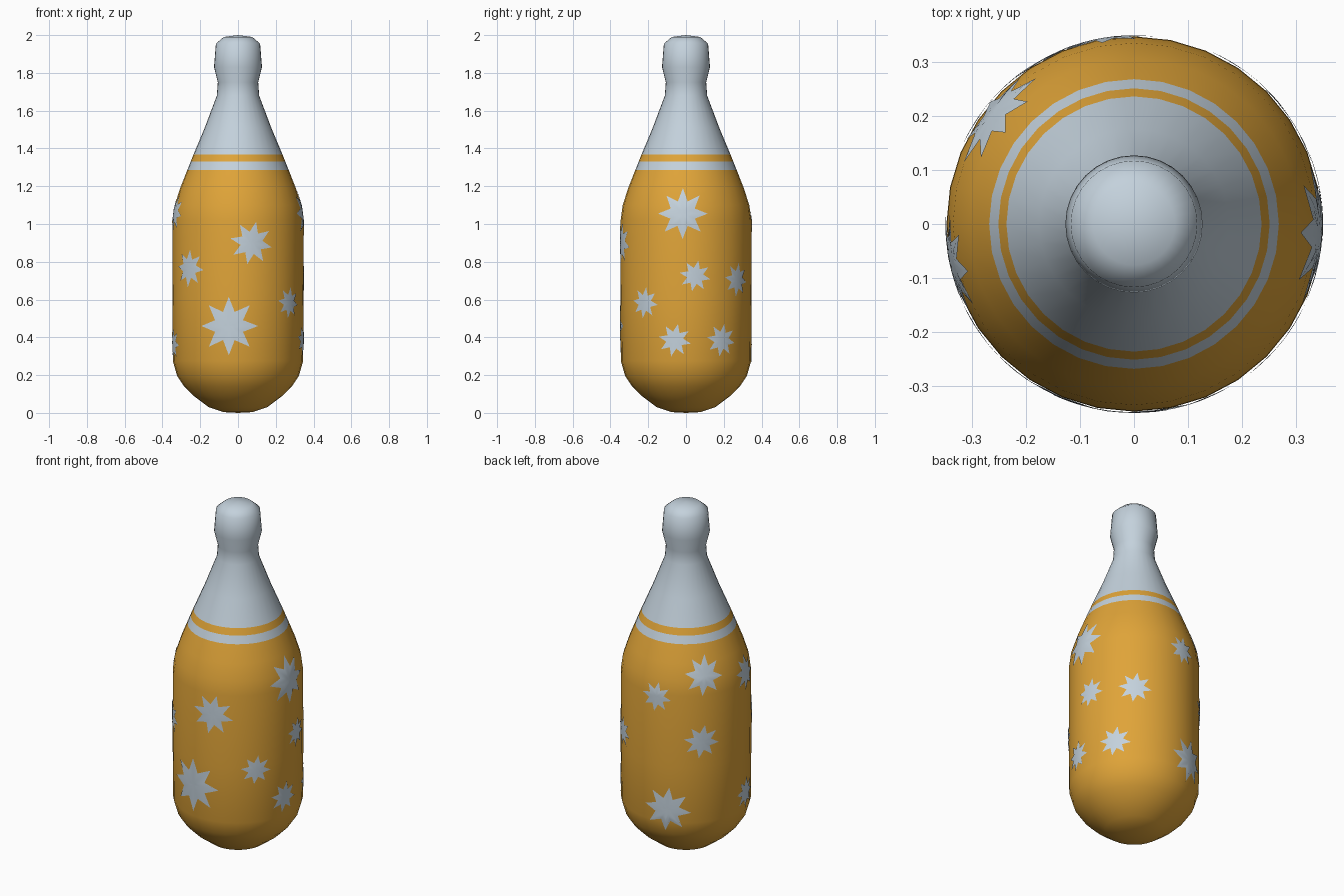
import bpy, bmesh, math

if "Cube" in bpy.data.objects:
    bpy.data.objects.remove(bpy.data.objects["Cube"])

SIDES = 32

def material(name, rgb):
    m = bpy.data.materials.new(name)
    m.diffuse_color = (*rgb, 1)
    m.use_nodes = True
    m.node_tree.nodes["Principled BSDF"].inputs["Base Color"].default_value = m.diffuse_color
    return m

ORANGE = material("orange", (0.74, 0.37, 0.04))
PALE = material("pale blue grey", (0.55, 0.64, 0.715))

# Bottle outline as (radius, height), with rings on the colour borders
PROFILE = [(0.075, 0.004), (0.155, 0.03), (0.235, 0.09), (0.285, 0.14), (0.322, 0.195),
           (0.345, 0.275), (0.347, 0.6), (0.346, 1.02), (0.335, 1.10), (0.306, 1.19),
           (0.268, 1.287), (0.251, 1.33), (0.236, 1.367), (0.176, 1.51), (0.112, 1.68),
           (0.107, 1.75), (0.127, 1.83), (0.117, 1.955), (0.076, 1.99)]

def radius_at(z):
    for (r0, z0), (r1, z1) in zip(PROFILE, PROFILE[1:]):
        if z0 <= z <= z1:
            return r0 + (r1 - r0) * (z - z0) / (z1 - z0)
    return PROFILE[0][0]

def on_round(r, angle, z):
    """Angle 0 faces the front, positive turns towards +x."""
    return (r * math.sin(angle), -r * math.cos(angle), z)

def finish(bm, name, mats):
    mesh = bpy.data.meshes.new(name)
    for f in bm.faces:
        f.smooth = True
    bm.to_mesh(mesh)
    bm.free()
    for m in mats:
        mesh.materials.append(m)
    obj = bpy.data.objects.new(name, mesh)
    bpy.context.collection.objects.link(obj)
    return obj

# Bottle: lathed body, coloured by height
bm = bmesh.new()
rings = [[bm.verts.new(on_round(r, 2 * math.pi * i / SIDES, z)) for i in range(SIDES)]
         for r, z in PROFILE]
for low, high in zip(rings, rings[1:]):
    for i in range(SIDES):
        j = (i + 1) % SIDES
        bm.faces.new((low[i], low[j], high[j], high[i]))
bottom, top = bm.verts.new((0, 0, 0)), bm.verts.new((0, 0, 2))
for i in range(SIDES):
    j = (i + 1) % SIDES
    bm.faces.new((bottom, rings[0][j], rings[0][i]))
    bm.faces.new((top, rings[-1][i], rings[-1][j]))
for f in bm.faces:
    z = f.calc_center_median().z
    f.material_index = 0 if z < 1.287 or 1.33 < z < 1.367 else 1
finish(bm, "bottle", (ORANGE, PALE))

# Painted stars: thin eight-pointed plates wrapped on the body
def star(name, degrees, height, size, turn):
    bm = bmesh.new()
    steps, points = 5, 16

    def wrapped(u, v):
        z = height + v
        return bm.verts.new(on_round(radius_at(z) + 0.003, math.radians(degrees) + u / 0.345, z))

    centre = wrapped(0, 0)
    previous = None
    for s in range(1, steps + 1):
        ring = []
        for k in range(points):
            rad = size * s / steps * (1 if k % 2 == 0 else 0.52)
            a = math.radians(turn) + 2 * math.pi * k / points
            ring.append(wrapped(rad * math.sin(a), rad * math.cos(a)))
        for k in range(points):
            n = (k + 1) % points
            if previous is None:
                bm.faces.new((centre, ring[n], ring[k]))
            else:
                bm.faces.new((previous[k], previous[n], ring[n], ring[k]))
        previous = ring
    finish(bm, name, (PALE,))

# angle round the bottle, height, size, turn
STARS = [(-8, 0.46, 0.155, 0), (12, 0.90, 0.115, 12), (-48, 0.765, 0.10, 5),
         (51, 0.583, 0.083, 8), (-77, 1.06, 0.10, 10), (-79, 0.365, 0.09, 5),
         (87, 1.055, 0.135, 0), (98, 0.725, 0.083, 12), (141, 0.705, 0.09, 8),
         (80, 0.385, 0.088, 12), (123, 0.385, 0.088, 10), (-128, 1.125, 0.11, 8),
         (-172, 1.0, 0.085, 8), (-131, 0.75, 0.097, 10), (-162, 0.35, 0.13, 6)]
for n, s in enumerate(STARS, 1):
    star(f"star_{n}", *s)
